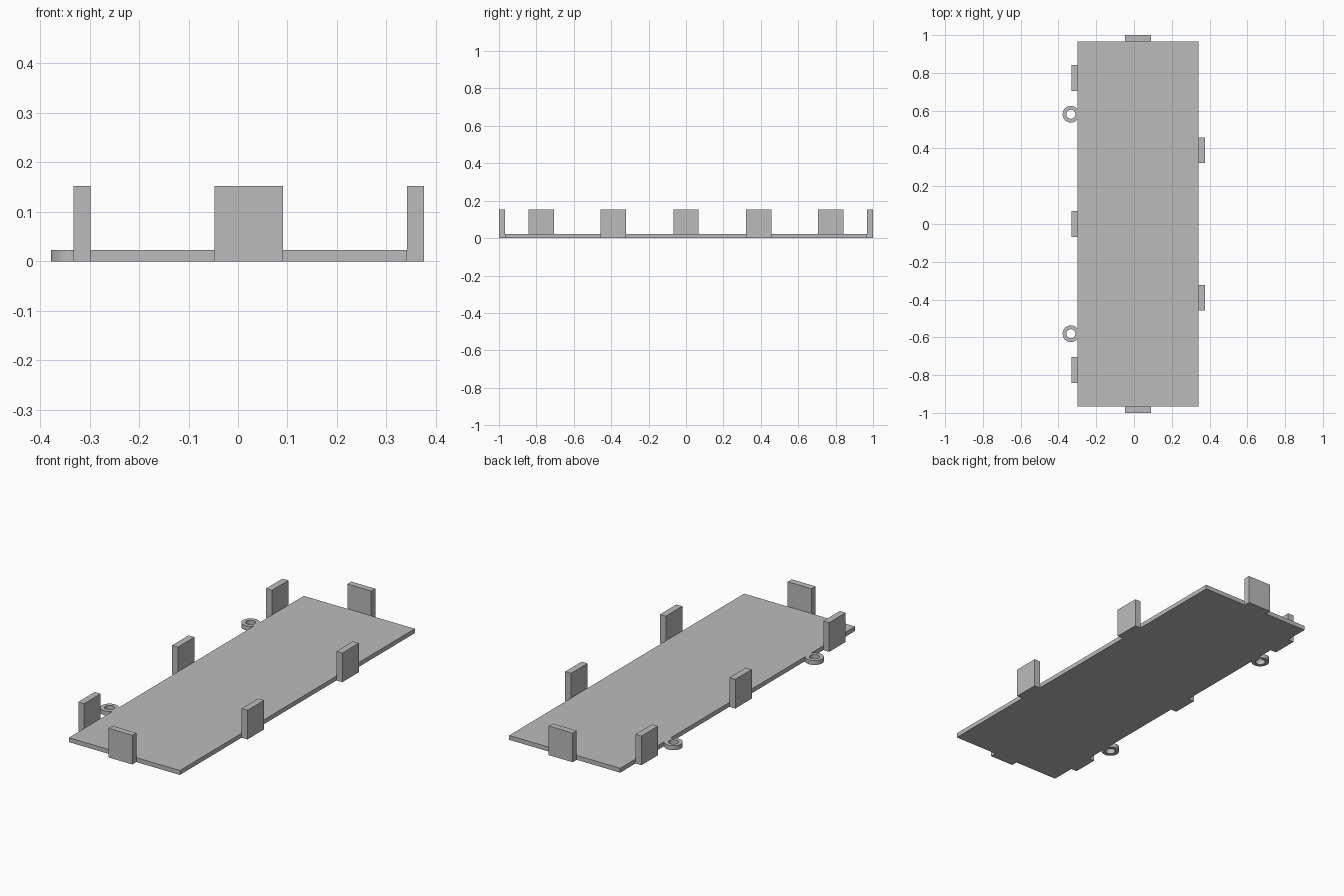
import bpy, bmesh
from math import cos, sin, tau

cube = bpy.data.objects.get("Cube")
if cube:
    bpy.data.objects.remove(cube, do_unlink=True)

grey = bpy.data.materials.new("plain grey")
grey.use_nodes = True
grey.diffuse_color = (0.5, 0.5, 0.5, 1)
grey.node_tree.nodes["Principled BSDF"].inputs["Base Color"].default_value = (0.5, 0.5, 0.5, 1)

PLATE_T = 0.023    # plate thickness
TAB_H = 0.152      # tab height
TAB_W = 0.136      # tab width
X0, X1, Y1 = -0.298, 0.342, 0.967   # plate edges
TAB_T = 0.034      # tab thickness


def add_object(name, bm):
    bmesh.ops.recalc_face_normals(bm, faces=bm.faces)
    mesh = bpy.data.meshes.new(name)
    bm.to_mesh(mesh)
    bm.free()
    mesh.materials.append(grey)
    obj = bpy.data.objects.new(name, mesh)
    bpy.context.collection.objects.link(obj)
    return obj


def box(name, cx, cy, sx, sy, height):
    bm = bmesh.new()
    bmesh.ops.create_cube(bm, size=1)
    for v in bm.verts:
        v.co.x = cx + v.co.x * sx
        v.co.y = cy + v.co.y * sy
        v.co.z = (v.co.z + 0.5) * height
    return add_object(name, bm)


def ring(name, cx, cy, outer, inner, height, n=48):
    # Square cross-section swept round the hole
    bm = bmesh.new()
    section = [(outer, 0), (outer, height), (inner, height), (inner, 0)]
    loops = [[bm.verts.new((cx + r * cos(tau * i / n), cy + r * sin(tau * i / n), z))
              for r, z in section] for i in range(n)]
    for i in range(n):
        a, b = loops[i], loops[(i + 1) % n]
        for k in range(4):
            m = (k + 1) % 4
            bm.faces.new((a[k], b[k], b[m], a[m]))
    obj = add_object(name, bm)
    # Smooth round walls, crisp rims
    bpy.ops.object.select_all(action="DESELECT")
    obj.select_set(True)
    bpy.context.view_layer.objects.active = obj
    bpy.ops.object.shade_smooth_by_angle()
    return obj


# Base plate
box("base_plate", (X0 + X1) / 2, 0, X1 - X0, 2 * Y1, PLATE_T)

# Upright tabs along the long edges
for i, y in enumerate((-0.773, 0.0, 0.773)):
    box(f"right_tab_{i + 1}", X0 - TAB_T / 2, y, TAB_T, TAB_W, TAB_H)
for i, y in enumerate((-0.39, 0.39)):
    box(f"left_tab_{i + 1}", X1 + TAB_T / 2, y, TAB_T, TAB_W, TAB_H)

# Upright tabs at both ends, and the screw rings
for side, name in ((-1, "front"), (1, "back")):
    box(f"{name}_tab", (X0 + X1) / 2, side * (Y1 + 1) / 2, TAB_W + 0.002, 1 - Y1, TAB_H)
    ring(f"{name}_screw_ring", -0.334, side * 0.581, 0.044, 0.024, PLATE_T)
